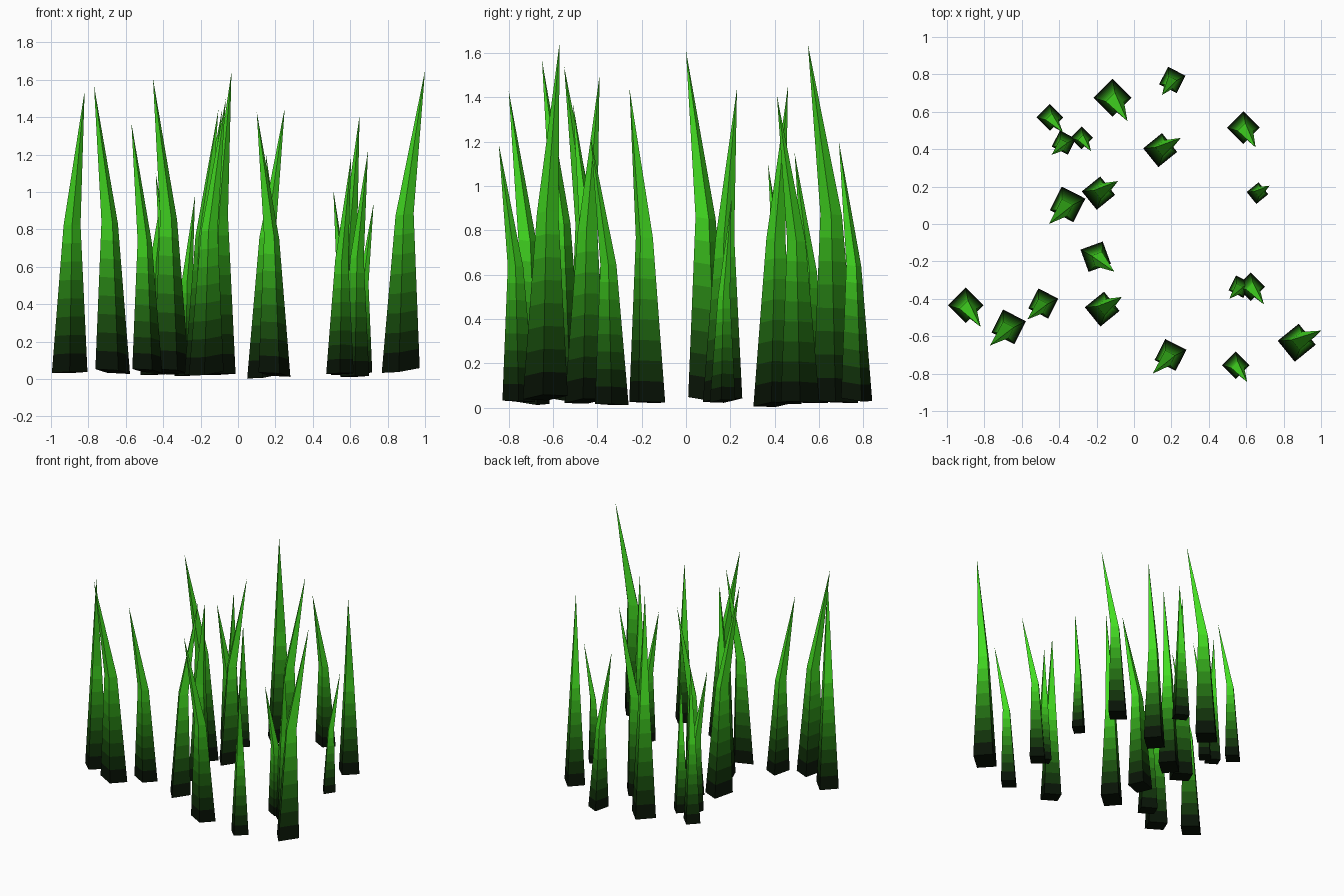
import bpy, bmesh
from math import cos, sin, radians, hypot
from mathutils import Vector

if "Cube" in bpy.data.objects:
    bpy.data.objects.remove(bpy.data.objects["Cube"])

BANDS = 8  # colour steps from the dark root to the bend


def make_mat(i):
    t = (i + 0.5) / BANDS if i < BANDS else 1.0
    m = bpy.data.materials.new("grass_shade_%d" % i)
    m.diffuse_color = ((0.05 + 0.22 * t) ** 2.2, (0.05 + 0.81 * t) ** 2.2,
                       (0.05 + 0.10 * t) ** 2.2, 1)
    m.use_nodes = True
    m.node_tree.nodes["Principled BSDF"].inputs["Base Color"].default_value = m.diffuse_color
    return m


MATS = [make_mat(i) for i in range(BANDS + 1)]


def blade(n, bx, by, tx, ty, tz, z0, turn, tilt):
    """Four-sided blade: wide root, narrow bend, pointed leaning tip."""
    h = tz - z0
    rb, rm = 0.063 * h, 0.030 * h
    lean = Vector((tx - bx, ty - by))
    ldir = lean.normalized()
    bend = Vector((bx + lean.x * 0.16, by + lean.y * 0.16, z0 + 0.525 * h))
    root = Vector((bx, by, z0 + tilt * rb))

    def corner(c, r, k):
        a = radians(turn + 90 * k)
        d = Vector((r * cos(a), r * sin(a)))
        return c + Vector((d.x, d.y, tilt * d.dot(ldir)))

    bm = bmesh.new()
    low = [corner(root, rb, k) for k in range(4)]
    mid = [corner(bend, rm, k) for k in range(4)]
    rings = [[bm.verts.new(low[k].lerp(mid[k], i / BANDS)) for k in range(4)]
             for i in range(BANDS + 1)]
    bm.faces.new(rings[0][::-1])
    for i in range(BANDS):
        for k in range(4):
            j = (k + 1) % 4
            f = bm.faces.new((rings[i][k], rings[i][j], rings[i + 1][j], rings[i + 1][k]))
            f.material_index = i
    tip = bm.verts.new((tx, ty, tz))
    for k in range(4):
        f = bm.faces.new((rings[-1][k], rings[-1][(k + 1) % 4], tip))
        f.material_index = BANDS
    name = "grass_blade_%02d" % n
    me = bpy.data.meshes.new(name)
    bm.to_mesh(me)
    bm.free()
    for m in MATS:
        me.materials.append(m)
    bpy.context.collection.objects.link(bpy.data.objects.new(name, me))


# Blades grouped by orientation: (turn, tilt), then root x, y, tip x, y, z, root z
GROUPS = [
    # leaning front-right
    ((0, 0.05), [(-.115, .675, -.035, .55, 1.64, .02), (-.45, .57, -.38, .49, 1.15, .02),
                 (-.28, .46, -.23, .39, .98, .015), (.585, .515, .65, .41, 1.41, .02),
                 (-.90, -.435, -.82, -.55, 1.54, .03), (.545, -.755, .605, -.845, 1.19, .025),
                 (.625, -.335, .695, -.43, 1.22, .01)]),
    # leaning front-right, twisted
    ((-25, 0.05), [(-.205, -.175, -.105, -.255, 1.44, .02)]),
    # leaning front-left
    ((18, 0.15), [(.205, .77, .15, .69, 1.20, .025), (-.375, .435, -.44, .37, 1.10, .02),
                  (-.355, .105, -.455, 0, 1.61, .025), (-.67, -.55, -.77, -.65, 1.57, .025),
                  (-.485, -.425, -.57, -.51, 1.37, .03), (.195, -.70, .10, -.80, 1.43, .01),
                  (.565, -.335, .51, -.40, 1.01, .015)]),
    # leaning back-right
    ((-6, 0.15), [(.14, .395, .25, .46, 1.45, 0), (.66, .165, .725, .205, .94, .02),
                  (-.19, .165, -.085, .23, 1.44, .02), (-.17, -.455, -.065, -.39, 1.50, .015),
                  (.87, -.635, 1.0, -.57, 1.65, .03)]),
]
n = 0
for (turn, tilt), rows in GROUPS:
    for bx, by, tx, ty, tz, z0 in rows:
        n += 1
        blade(n, bx, by, tx, ty, tz, z0, turn, tilt)
